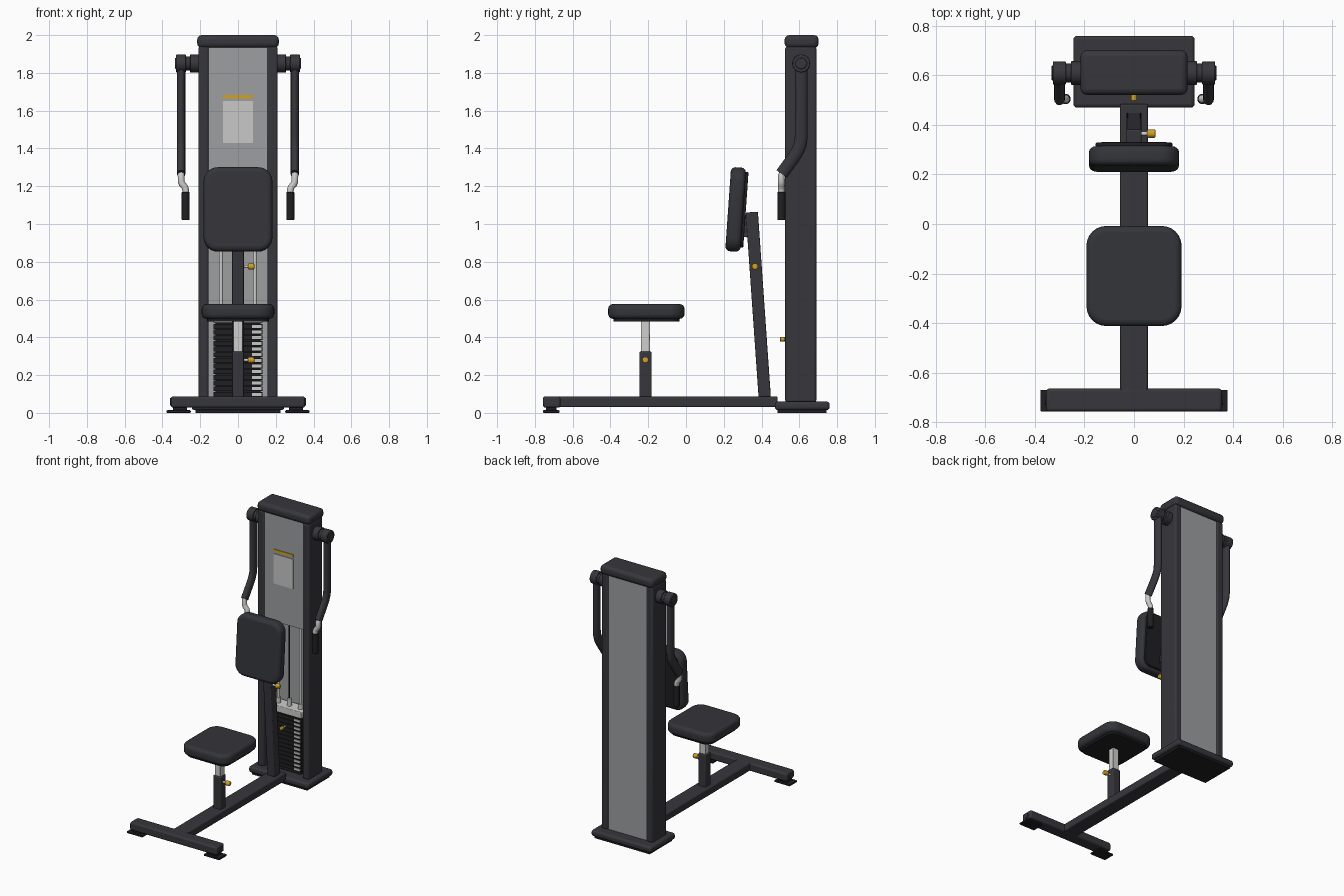
import bpy, math
from mathutils import Vector

if "Cube" in bpy.data.objects:
    bpy.data.objects.remove(bpy.data.objects["Cube"])


def material(name, r, g, b):
    m = bpy.data.materials.new(name)
    m.diffuse_color = (r, g, b, 1)
    m.use_nodes = True
    m.node_tree.nodes["Principled BSDF"].inputs["Base Color"].default_value = m.diffuse_color
    return m


FRAME = material("charcoal frame", 0.038, 0.037, 0.045)
PAD = material("dark upholstery", 0.034, 0.035, 0.041)
RUBBER = material("black rubber", 0.014, 0.014, 0.016)
PANEL = material("grey panel", 0.34, 0.345, 0.355)
CHROME = material("chrome", 0.62, 0.62, 0.61)
LABEL = material("pale placard", 0.58, 0.58, 0.58)
YELLOW = material("yellow", 0.62, 0.36, 0.02)


def finish(ob, name, mat, smooth=True):
    ob.name = name
    ob.data.materials.clear()
    ob.data.materials.append(mat)
    if smooth:
        bpy.ops.object.select_all(action='DESELECT')
        ob.select_set(True)
        bpy.context.view_layer.objects.active = ob
        bpy.ops.object.shade_smooth_by_angle(angle=math.radians(35))
    return ob


def box(name, x, y, z, mat, bevel=0.0, tilt=0.0):
    """Box from (min, max) ranges, optionally rounded and tilted about x."""
    bpy.ops.mesh.primitive_cube_add(size=1)
    ob = bpy.context.object
    size = [r[1] - r[0] for r in (x, y, z)]
    for v in ob.data.vertices:
        v.co = Vector([c * s for c, s in zip(v.co, size)])
    ob.location = [(r[0] + r[1]) / 2 for r in (x, y, z)]
    ob.rotation_euler.x = tilt
    if bevel:
        b = ob.modifiers.new("rounded edges", 'BEVEL')
        b.width, b.segments = bevel, 3
    return finish(ob, name, mat, bool(bevel))


def cushion(name, w, h, t, corner, edge, loc, tilt, mat):
    """Rounded rectangle with thickness t and soft rims, lying in its local xy plane."""
    cu = bpy.data.curves.new(name, 'CURVE')
    cu.dimensions = '2D'
    cu.fill_mode = 'BOTH'
    pts = []
    for i, (sx, sy) in enumerate(((1, 1), (-1, 1), (-1, -1), (1, -1))):
        for k in range(7):
            a = math.pi / 2 * (i + k / 6)
            pts.append((sx * (w / 2 - corner - edge) + corner * math.cos(a),
                        sy * (h / 2 - corner - edge) + corner * math.sin(a)))
    sp = cu.splines.new('POLY')
    sp.points.add(len(pts) - 1)
    for p, (px, py) in zip(sp.points, pts):
        p.co = (px, py, 0, 1)
    sp.use_cyclic_u = True
    cu.extrude = t / 2 - edge
    cu.bevel_depth, cu.bevel_resolution = edge, 3
    ob = bpy.data.objects.new(name, cu)
    bpy.context.collection.objects.link(ob)
    ob.location = loc
    ob.rotation_euler.x = tilt
    return to_mesh(ob, name, mat)


def to_mesh(ob, name, mat):
    bpy.ops.object.select_all(action='DESELECT')
    ob.select_set(True)
    bpy.context.view_layer.objects.active = ob
    bpy.ops.object.convert(target='MESH')
    return finish(bpy.context.object, name, mat)


def rod(name, a, b, r, mat, bevel=0.0, sides=20):
    a, b = Vector(a), Vector(b)
    d = b - a
    bpy.ops.mesh.primitive_cylinder_add(vertices=sides, radius=r, depth=d.length,
                                        location=(a + b) / 2)
    ob = bpy.context.object
    ob.rotation_euler = d.to_track_quat('Z', 'Y').to_euler()
    if bevel:
        m = ob.modifiers.new("rounded rim", 'BEVEL')
        m.width, m.segments = bevel, 2
        m.limit_method = 'ANGLE'
    return finish(ob, name, mat)


def tube(name, pts, r, mat, flat=1.0):
    """Bent tube along points; flat scales its width across x."""
    cu = bpy.data.curves.new(name, 'CURVE')
    cu.dimensions = '3D'
    sp = cu.splines.new('POLY')
    sp.points.add(len(pts) - 1)
    x0 = pts[0][0]
    for p, co in zip(sp.points, pts):
        p.co = (co[0] - x0, co[1], co[2], 1)
    cu.bevel_depth, cu.bevel_resolution, cu.use_fill_caps = r, 4, True
    ob = bpy.data.objects.new(name, cu)
    bpy.context.collection.objects.link(ob)
    ob = to_mesh(ob, name, mat)
    for v in ob.data.vertices:
        v.co.x *= flat
    ob.location.x = x0
    return ob


def knob(name, y, z):
    rod(name + "_pin", (0.02, y, z), (0.06, y, z), 0.008, CHROME)
    rod(name, (0.053, y, z), (0.087, y, z), 0.017, YELLOW, 0.006)


# Floor frame
box("base_plate", (-0.245, 0.245), (0.47, 0.76), (0.015, 0.06), FRAME, 0.015)
box("base_foot", (-0.225, 0.225), (0.485, 0.745), (0, 0.018), RUBBER)
box("main_beam", (-0.056, 0.056), (-0.70, 0.485), (0.03, 0.087), FRAME, 0.008)
box("front_crossbar", (-0.355, 0.355), (-0.757, -0.665), (0.028, 0.088), FRAME, 0.012)
for s in (-1, 1):
    x = sorted((s * 0.25, s * 0.378))
    box("crossbar_foot", x, (-0.757, -0.67), (0, 0.014), RUBBER, 0.004)
    box("foot_spacer", sorted((s * 0.27, s * 0.345)), (-0.74, -0.685), (0.012, 0.03), RUBBER)
    rod("crossbar_end_cap", (s * 0.35, -0.711, 0.058), (s * 0.36, -0.711, 0.058), 0.02, FRAME)

# Tower
for s in (-1, 1):
    box("tower_post", sorted((s * 0.155, s * 0.21)), (0.525, 0.69), (0.055, 1.94), FRAME, 0.012)
box("tower_cap", (-0.216, 0.216), (0.522, 0.702), (1.932, 2.0), FRAME, 0.024)
box("back_panel", (-0.16, 0.16), (0.672, 0.682), (0.055, 1.94), PANEL)
box("front_shroud", (-0.16, 0.16), (0.534, 0.544), (1.15, 1.94), PANEL)
box("placard", (-0.08, 0.08), (0.529, 0.535), (1.43, 1.65), LABEL)
box("accent_stripe", (-0.08, 0.08), (0.529, 0.535), (1.664, 1.683), YELLOW)

# Weight stack with number tabs
for i in range(13):
    z = 0.085 + i * 0.03
    box("weight_plate", (-0.13, 0.13), (0.55, 0.655), (z, z + 0.026), RUBBER)
    box("weight_tab", (0.075, 0.125), (0.545, 0.551), (z + 0.005, z + 0.021), LABEL)
box("stack_core", (-0.12, 0.12), (0.562, 0.645), (0.06, 0.48), RUBBER)
box("stack_top_plate", (-0.13, 0.13), (0.55, 0.655), (0.477, 0.525), CHROME, 0.005)
for s in (-1, 1):
    rod("guide_rod", (s * 0.09, 0.60, 0.06), (s * 0.09, 0.60, 1.93), 0.01, CHROME)
    rod("guide_bushing", (s * 0.09, 0.60, 0.52), (s * 0.09, 0.60, 0.565), 0.018, CHROME)
rod("lift_stem", (0, 0.60, 0.5), (0, 0.60, 0.58), 0.016, CHROME)
rod("lift_cable", (0, 0.60, 0.57), (0, 0.60, 1.93), 0.005, RUBBER)
rod("selector_pin", (0, 0.56, 0.39), (0, 0.52, 0.39), 0.006, CHROME)
rod("selector_knob", (0, 0.525, 0.39), (0, 0.497, 0.39), 0.012, YELLOW, 0.004)

# Seat
box("seat_sleeve", (-0.031, 0.031), (-0.247, -0.183), (0.08, 0.325), FRAME, 0.006)
box("seat_post", (-0.024, 0.024), (-0.239, -0.191), (0.32, 0.49), CHROME, 0.005)
cushion("seat_plate", 0.33, 0.35, 0.016, 0.05, 0.003, (0, -0.21, 0.492), 0, RUBBER)
cushion("seat", 0.384, 0.404, 0.078, 0.055, 0.025, (0, -0.21, 0.537), 0, PAD)
knob("seat_knob", -0.215, 0.28)

# Back rest
lean = math.radians(4)
box("back_post", (-0.031, 0.031), (0.35, 0.415), (0.083, 1.064), FRAME, 0.006, lean)
box("back_bracket", (-0.028, 0.028), (0.29, 0.35), (0.93, 1.05), FRAME, 0.004, -lean)
pad_tilt = math.radians(90 - 4)
cushion("back_pad", 0.364, 0.446, 0.08, 0.05, 0.025, (0, 0.263, 1.077), pad_tilt, PAD)
cushion("back_plate", 0.31, 0.40, 0.018, 0.045, 0.003, (0, 0.308, 1.075), pad_tilt, RUBBER)
knob("back_knob", 0.365, 0.775)

# Swinging arms
for s in (-1, 1):
    for name, x0, x1, r in (("pivot_bearing", 0.20, 0.255, 0.048),
                            ("pivot_neck", 0.25, 0.28, 0.038),
                            ("pivot_hub", 0.275, 0.328, 0.047),
                            ("pivot_cap", 0.325, 0.333, 0.03)):
        rod(name, (s * x0, 0.61, 1.85), (s * x1, 0.61, 1.85), r, FRAME, 0.004, 28)
    ax, gx = s * 0.301, s * 0.277
    tube("swing_arm", [(ax, 0.61, 1.85), (ax, 0.61, 1.46), (ax, 0.605, 1.42),
                       (ax, 0.59, 1.385), (ax, 0.568, 1.35), (ax, 0.507, 1.265)],
         0.034, FRAME, 0.66)
    tube("grip_stem", [(ax, 0.515, 1.28), (ax, 0.505, 1.255), (ax, 0.505, 1.225),
                       (s * 0.295, 0.505, 1.21), (s * 0.282, 0.505, 1.196),
                       (gx, 0.505, 1.18), (gx, 0.505, 1.15)], 0.018, CHROME)
    rod("hand_grip", (gx, 0.505, 1.02), (gx, 0.505, 1.17), 0.021, RUBBER, 0.004)
